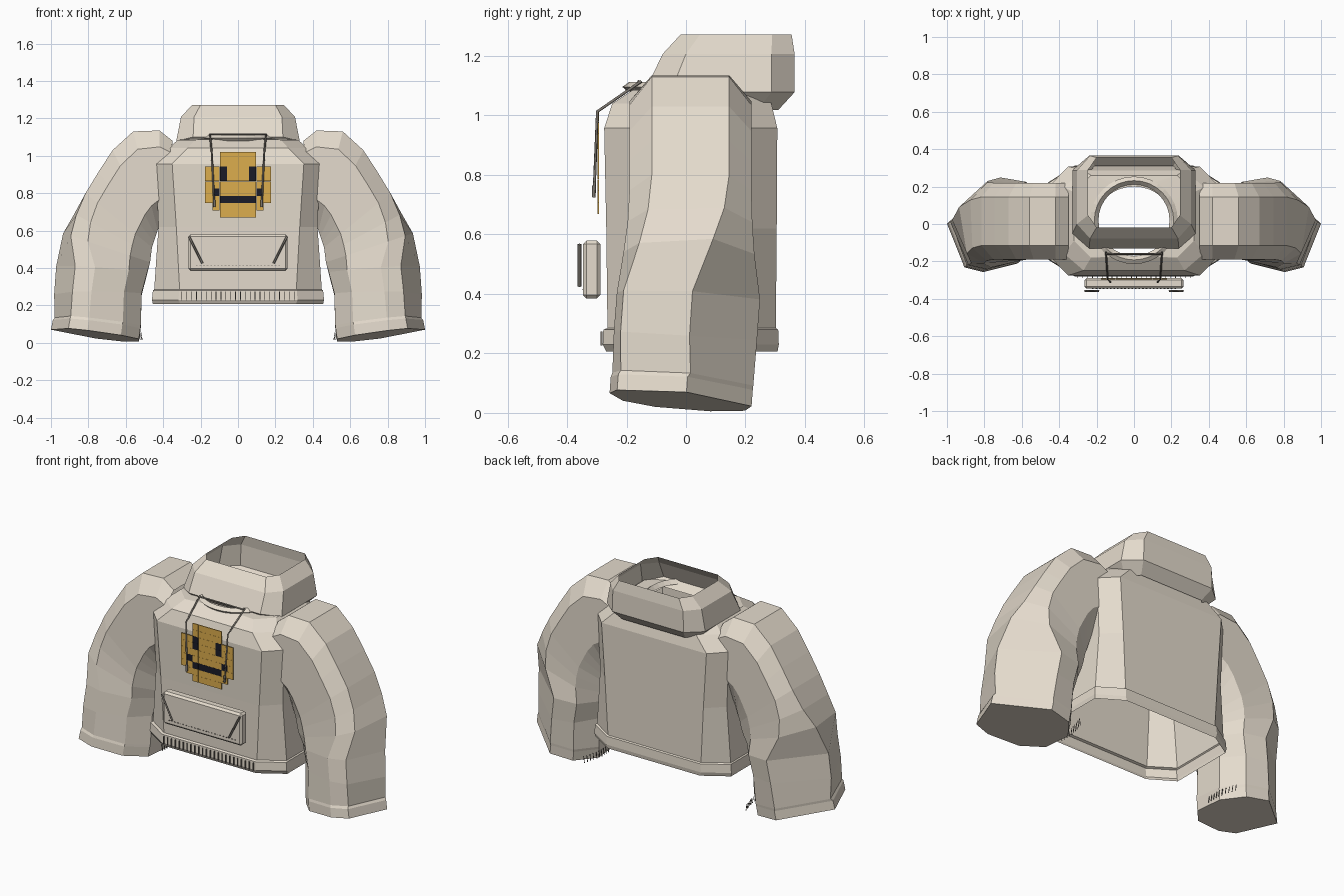
import bpy, bmesh, math
from mathutils import Vector, Matrix

if "Cube" in bpy.data.objects:
    bpy.data.objects.remove(bpy.data.objects["Cube"])


def material(name, rgb):
    m = bpy.data.materials.new(name)
    m.diffuse_color = (*rgb, 1)
    m.use_nodes = True
    m.node_tree.nodes["Principled BSDF"].inputs["Base Color"].default_value = m.diffuse_color
    return m


FABRIC = material("beige fabric", (0.78, 0.71, 0.61))
CORD = material("grey cord", (0.21, 0.19, 0.165))
GOLD = material("gold", (0.72, 0.42, 0.075))
DARK = material("dark navy", (0.01, 0.011, 0.02))


def finish(bm, name, mat):
    bmesh.ops.recalc_face_normals(bm, faces=bm.faces)
    me = bpy.data.meshes.new(name)
    bm.to_mesh(me)
    bm.free()
    me.materials.append(mat)
    ob = bpy.data.objects.new(name, me)
    bpy.context.collection.objects.link(ob)
    return ob


def loft(bm, rings, cap_end=False):
    """Skin a list of equal-length closed rings; returns the vertex rings."""
    vs = [[bm.verts.new(p) for p in r] for r in rings]
    n = len(vs[0])
    for a, b in zip(vs, vs[1:]):
        for i in range(n):
            j = (i + 1) % n
            bm.faces.new((a[i], a[j], b[j], b[i]))
    if cap_end:
        bm.faces.new(vs[-1])
    return vs


def octagon(hx, fx, y0, y1, c, z, zf=None):
    """Chamfered rectangle; fx is the half width of its front and back flats."""
    zf = z if zf is None else zf
    return [(-fx, y0, zf), (fx, y0, zf), (hx, y0 + c, z), (hx, y1 - c, z),
            (fx, y1, z), (-fx, y1, z), (-hx, y1 - c, z), (-hx, y0 + c, z)]


def add_box(bm, centre, size, rot=0.0):
    m = (Matrix.Translation(centre) @ Matrix.Rotation(rot, 4, 'Y')
         @ Matrix.Diagonal((*size, 1)))
    bmesh.ops.create_cube(bm, size=1, matrix=m)


def cord(name, points, radius, mat=CORD):
    cu = bpy.data.curves.new(name, 'CURVE')
    cu.dimensions = '3D'
    cu.bevel_depth = radius
    cu.bevel_resolution = 0
    cu.use_fill_caps = True
    sp = cu.splines.new('POLY')
    sp.points.add(len(points) - 1)
    for p, q in zip(sp.points, points):
        p.co = (*q, 1)
    cu.materials.append(mat)
    ob = bpy.data.objects.new(name, cu)
    bpy.context.collection.objects.link(ob)
    return ob


# Body shell, open at the hem and pierced by a round neck hole
bm = bmesh.new()
rings = loft(bm, [octagon(0.448, 0.312, -0.264, 0.302, 0.09, 0.285),
                  octagon(0.425, 0.33, -0.268, 0.305, 0.09, 0.62),
                  octagon(0.44, 0.352, -0.275, 0.307, 0.09, 0.957),
                  octagon(0.375, 0.27, -0.248, 0.287, 0.09, 1.04),
                  octagon(0.32, 0.23, -0.18, 0.26, 0.09, 1.085)])
top = rings[-1]
neck = [bm.verts.new((0.205 * math.cos(a), 0.015 + 0.185 * math.sin(a), 1.09))
        for a in (math.tau * i / 32 for i in range(32))]
hole = [bm.edges.new((neck[i], neck[(i + 1) % 32])) for i in range(32)]
rim = [bm.edges.get((top[i], top[(i + 1) % 8])) for i in range(8)]
bmesh.ops.bridge_loops(bm, edges=hole + rim)
finish(bm, "body", FABRIC)

# Hem band
bm = bmesh.new()
loft(bm, [octagon(0.448, 0.312, -0.264, 0.302, 0.09, 0.285),
          octagon(0.455, 0.315, -0.278, 0.31, 0.09, 0.28),
          octagon(0.46, 0.318, -0.28, 0.312, 0.09, 0.23),
          octagon(0.455, 0.31, -0.268, 0.308, 0.09, 0.207)])
finish(bm, "hem", FABRIC)

# Neck ring
bm = bmesh.new()
loop = []
for i in range(33):
    a = math.tau * i / 32
    d = Vector((math.cos(a), math.sin(a), 0))
    loop.append([d * (0.212 + r) + Vector((0, 0.02, 1.10 + h))
                 for r, h in ((-0.022, -0.012), (0.0, 0.012), (0.022, -0.004), (0.005, -0.02))])
loft(bm, loop)
bmesh.ops.remove_doubles(bm, verts=bm.verts, dist=1e-5)
finish(bm, "neck_ring", FABRIC)

# Hood rolled down into a tall open collar
bm = bmesh.new()
loft(bm, [octagon(0.27, 0.21, -0.09, 0.31, 0.07, 1.018, 1.06),
          octagon(0.33, 0.24, -0.13, 0.365, 0.078, 1.078, 1.10),
          octagon(0.305, 0.235, -0.078, 0.365, 0.078, 1.207),
          octagon(0.245, 0.20, -0.018, 0.355, 0.065, 1.272)])
finish(bm, "hood", FABRIC)

# Sleeves: outer (x, z), inner (x, z), forearm blend, tilt, y shift
UPPER = [(1, -.115), (1, .145), (.82, .22), (.3, .22),
         (0, .14), (0, -.10), (.25, -.19), (.82, -.19)]
FORE = [(.78, -.22), (1, .01), (.45, .245), (.18, .22),
        (0, .10), (0, -.08), (.2, -.19), (.56, -.24)]
SECTIONS = [(.35, 1.08, .38, .72, 0, 0, 0), (.42, 1.135, .41, .65, 0, 0, 0),
            (.56, 1.13, .43, .60, 0, 0, 0), (.67, 1.03, .44, .57, 0, 0, 0),
            (.745, .915, .45, .54, 0, 0, 0), (.815, .80, .46, .51, 0, 0, 0),
            (.875, .69, .465, .47, .12, 0, 0), (.935, .585, .47, .43, .4, 0, 0),
            (.972, .41, .485, .375, .95, -.04, .005), (.983, .26, .515, .26, .95, -.06, -.005),
            (.98, .135, .52, .085, .85, -.08, -.015), (.99, .122, .522, .07, .9, -.08, -.018),
            (1.0, .07, .53, .012, .9, -.08, -.022)]


def sleeve_ring(side, ox, oz, ix, iz, w, tilt, dy):
    ring = []
    for (t0, y0), (t1, y1) in zip(UPPER, FORE):
        t, y = t0 + (t1 - t0) * w, y0 + (y1 - y0) * w + dy
        ring.append((side * (ix + (ox - ix) * t), y, iz + (oz - iz) * t + tilt * y))
    return ring


for side, label in ((-1, "left"), (1, "right")):
    bm = bmesh.new()
    loft(bm, [sleeve_ring(side, *s) for s in SECTIONS], cap_end=True)
    finish(bm, label + "_sleeve", FABRIC)
    # Ribbing stitches on the inner back of the cuff
    bm = bmesh.new()
    for i in range(10):
        y = 0.01 + i * 0.021
        add_box(bm, (side * (0.515 + 0.3 * max(0, y - 0.1)), y, 0.035),
                (0.003, 0.003, 0.04), side * 0.15)
    finish(bm, label + "_cuff_ribs", CORD)

# Hem ribbing
bm = bmesh.new()
for i in range(24):
    add_box(bm, (-0.30 + i * 0.6 / 23, -0.284, 0.25), (0.0035, 0.008, 0.046))
finish(bm, "hem_ribs", CORD)

# Front pocket with a chamfered edge
bm = bmesh.new()
add_box(bm, (0, -0.317, 0.482), (0.53, 0.058, 0.196))
bmesh.ops.bevel(bm, geom=bm.edges[:], offset=0.012, segments=1, affect='EDGES')
finish(bm, "pocket", FABRIC)

# Pocket stitching and slanted trims
bm = bmesh.new()
for i in range(24):
    add_box(bm, (-0.22 + i * 0.44 / 23, -0.347, 0.415), (0.009, 0.003, 0.004))
finish(bm, "pocket_stitches", CORD)
for side in (-1, 1):
    cord("pocket_trim", [(side * 0.262, -0.358, 0.567), (side * 0.19, -0.358, 0.425)], 0.006)

# Drawstrings, their thicker ends and the crossing cord
for side in (-1, 1):
    cord("drawstring", [(side * 0.15, -0.15, 1.115), (side * 0.14, -0.298, 1.013),
                        (side * 0.127, -0.309, 0.74)], 0.005)
    cord("drawstring_tip", [(side * 0.128, -0.309, 0.765), (side * 0.126, -0.31, 0.725)], 0.007)
cord("neck_cord", [(-0.15, -0.16, 1.115), (0.15, -0.16, 1.115)], 0.005)

# Pixel face badge made of small tiles, nine columns by nine rows
PITCH = 0.039
HALF_WIDTH = [2, 2, 4, 4, 4, 4, 4, 3, 2]
gold, dark = bmesh.new(), bmesh.new()
for row, half in enumerate(HALF_WIDTH):
    for col in range(-half, half + 1):
        eye = abs(col) == 2 and row in (2, 3)
        mouth = (row == 6 and abs(col) <= 2) or (row == 5 and abs(col) == 3)
        add_box(dark if eye or mouth else gold,
                (col * PITCH, -0.295, 1.0 - row * PITCH), (0.0385, 0.005, 0.0385))
finish(gold, "badge_tiles", GOLD)
finish(dark, "badge_eyes_and_mouth", DARK)
